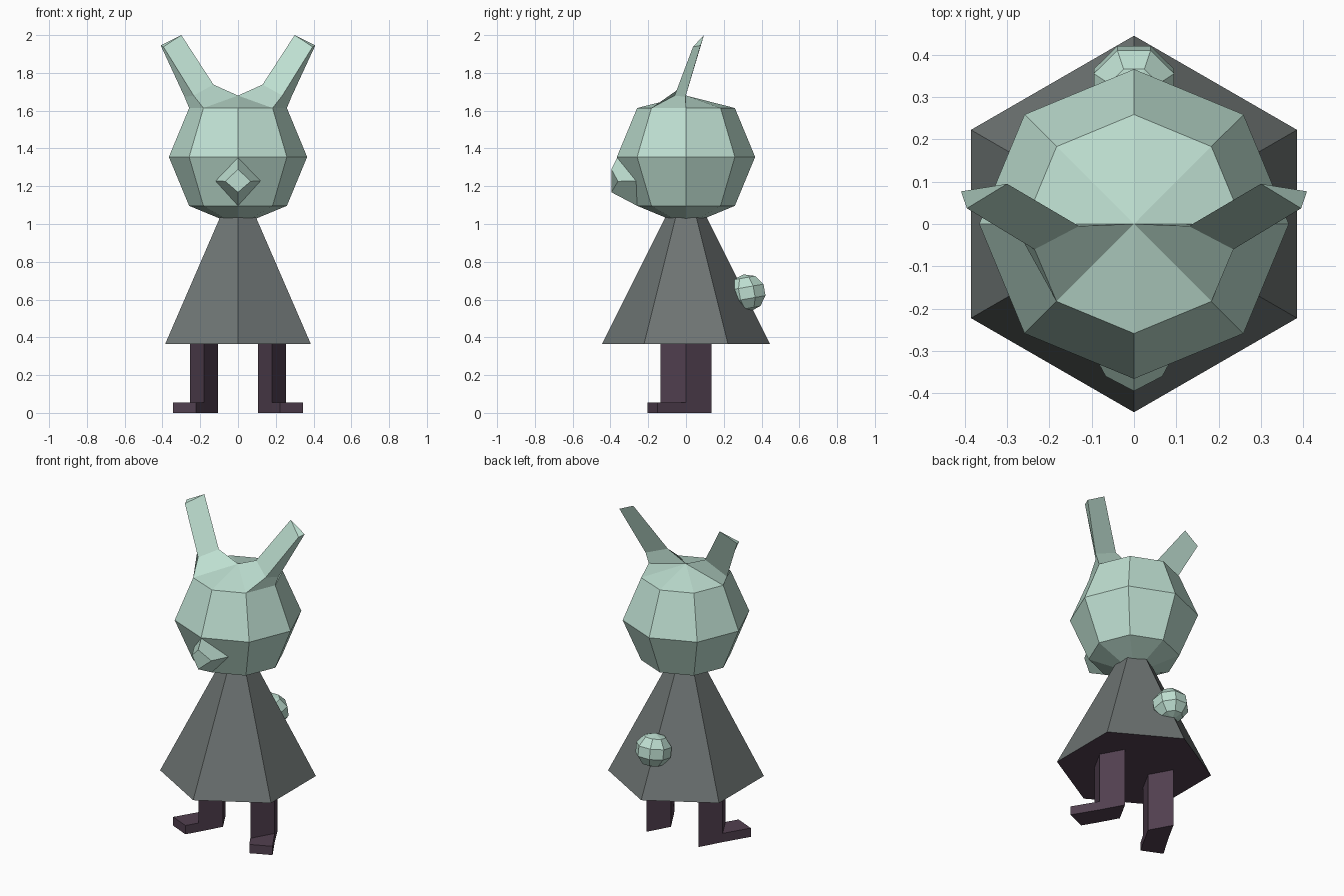
import bpy, bmesh, math
from mathutils import Matrix, Vector

if "Cube" in bpy.data.objects:
    bpy.data.objects.remove(bpy.data.objects["Cube"])


def material(name, rgb):
    m = bpy.data.materials.new(name)
    m.use_nodes = True
    m.diffuse_color = (*rgb, 1)
    m.node_tree.nodes["Principled BSDF"].inputs["Base Color"].default_value = (*rgb, 1)
    return m


mint = material("pale_mint", (0.51, 0.73, 0.63))
grey = material("slate_grey", (0.155, 0.175, 0.172))
plum = material("dark_plum", (0.084, 0.052, 0.08))


def finish(bm, name, *mats):
    bmesh.ops.recalc_face_normals(bm, faces=bm.faces)
    mesh = bpy.data.meshes.new(name)
    bm.to_mesh(mesh)
    bm.free()
    for m in mats:
        mesh.materials.append(m)
    obj = bpy.data.objects.new(name, mesh)
    bpy.context.collection.objects.link(obj)
    return obj


def loft(bm, low, high):
    """Closed solid between two matching outlines."""
    a = [bm.verts.new(p) for p in low]
    b = [bm.verts.new(p) for p in high]
    n = len(a)
    bm.faces.new(a)
    bm.faces.new(b)
    for i in range(n):
        j = (i + 1) % n
        bm.faces.new((a[i], a[j], b[j], b[i]))


def prism(bm, plan, z0, z1, side):
    loft(bm, [(x * side, y, z0) for x, y in plan], [(x * side, y, z1) for x, y in plan])


# Robe: hexagonal cone with a plum underside
def hexagon(r, z):
    return [(r * math.sin(k * math.pi / 3), r * math.cos(k * math.pi / 3), z) for k in range(6)]


bm = bmesh.new()
loft(bm, hexagon(0.445, 0.365), hexagon(0.11, 1.035))
robe = finish(bm, "robe", grey, plum)
for p in robe.data.polygons:
    p.material_index = 1 if p.normal.z < -0.9 else 0

# Legs: rhombus columns with feet turned outwards
leg = [(0.18, -0.135), (0.255, 0), (0.18, 0.135), (0.105, 0)]
foot = [(0.18, -0.135), (0.255, 0), (0.345, -0.15), (0.222, -0.205)]
for label, side in (("left", 1), ("right", -1)):
    bm = bmesh.new()
    prism(bm, leg, 0, 0.37, side)
    finish(bm, label + "_leg", plum)
    bm = bmesh.new()
    prism(bm, foot, 0, 0.055, side)
    finish(bm, label + "_foot", plum)

# Head: faceted ball, with each ear drawn out of one crown triangle
bm = bmesh.new()
bmesh.ops.create_uvsphere(bm, u_segments=8, v_segments=4, radius=0.366,
                          matrix=Matrix.Translation((0, 0, 1.355)))
max(bm.verts, key=lambda v: v.co.z).co.z = 1.68
ear_base = [(0.13, -0.005, 1.738), (0.235, -0.06, 1.68), (0.283, -0.003, 1.673)]
ear_tip = [(0.30, 0.095, 2.0), (0.395, 0.037, 1.938), (0.409, 0.077, 1.945)]
for side in (1, -1):
    target = Vector((side * 0.148, -0.062, 1.635))
    face = min(bm.faces, key=lambda f: (f.calc_center_median() - target).length)
    for ring in (ear_base, ear_tip):
        face = bmesh.ops.extrude_discrete_faces(bm, faces=[face])["faces"][0]
        for v, (x, y, z) in zip(sorted(face.verts, key=lambda v: abs(v.co.x)), ring):
            v.co = (side * x, y, z)
finish(bm, "head_with_ears", mint)

# Snout: tapered diamond on the front of the head
bm = bmesh.new()
loft(bm,
     [(0, -0.364, 1.352), (0.12, -0.262, 1.228), (0, -0.26, 1.097), (-0.12, -0.262, 1.228)],
     [(0, -0.395, 1.29), (0.067, -0.36, 1.226), (0, -0.395, 1.168), (-0.067, -0.36, 1.226)])
finish(bm, "snout", mint)

# Tail: small faceted ball, slightly tilted
bm = bmesh.new()
bmesh.ops.create_uvsphere(
    bm, u_segments=8, v_segments=5, radius=0.105,
    matrix=Matrix.Translation((0, 0.322, 0.635)) @ Matrix.Rotation(math.radians(10), 4, 'X')
    @ Matrix.Rotation(math.pi / 8, 4, 'Z') @ Matrix.Diagonal((1.03, 1.03, 0.95, 1)))
finish(bm, "tail", mint)
